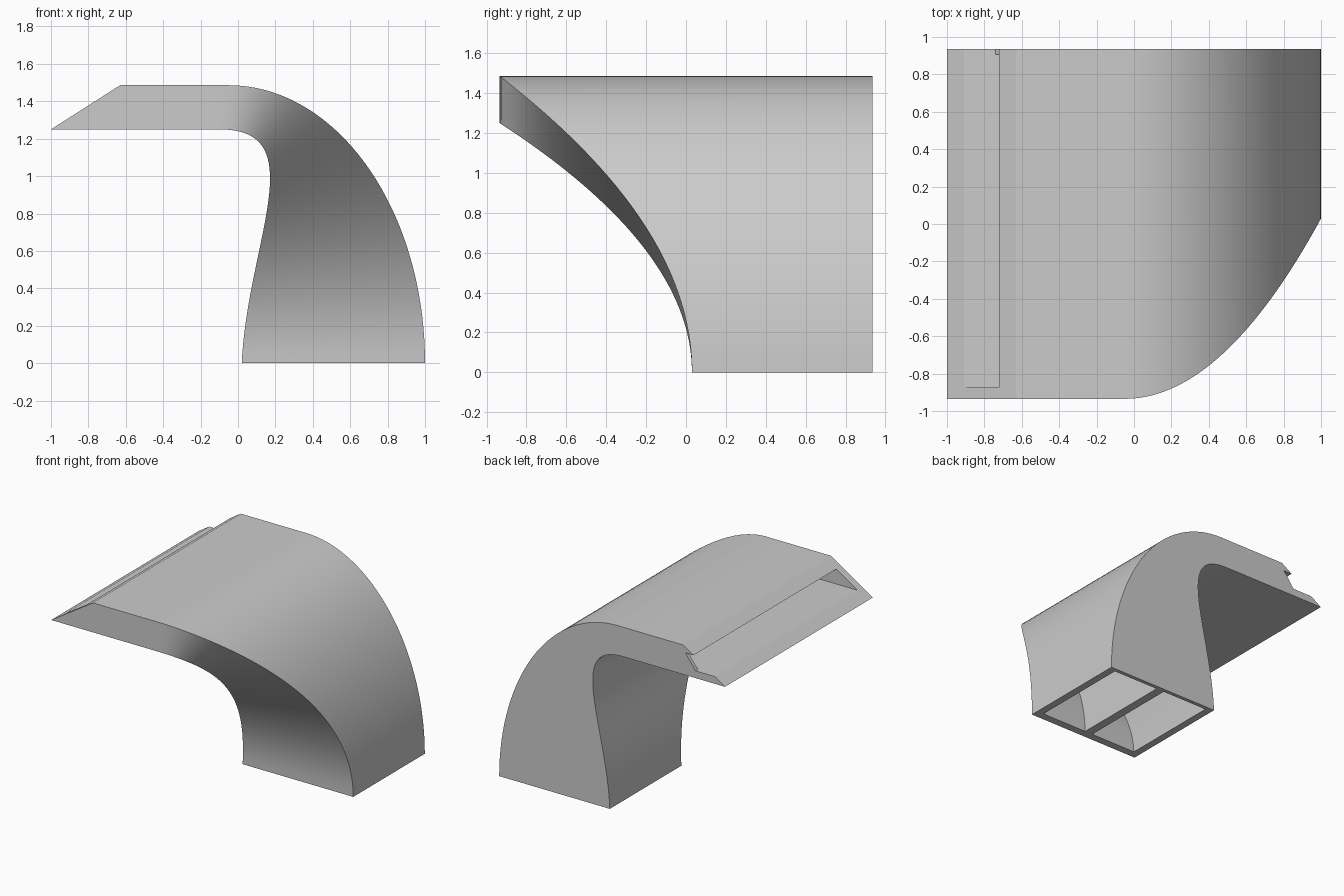
import bpy, bmesh, math
from mathutils import Vector

if "Cube" in bpy.data.objects:
    bpy.data.objects.remove(bpy.data.objects["Cube"])

BACK, FRONT0, SWEEP = 0.935, 0.03, 0.965
WALL, BACK_WALL, SIDE_WALL = 0.058, 0.03, 0.062
N = 36

grey = bpy.data.materials.new("plain_grey")
grey.diffuse_color = (0.6, 0.6, 0.6, 1)
grey.use_nodes = True
grey.node_tree.nodes["Principled BSDF"].inputs["Base Color"].default_value = grey.diffuse_color


def station(t):
    """Outer point, inner point (x, z) and front y along the bend."""
    a, b, c, d = (1 - t) ** 3, 3 * t * (1 - t) ** 2, 3 * t * t * (1 - t), t ** 3
    xi = a * 0.02 + b * 0.05 + c * 0.41 - d * 0.10
    zi = b * 0.65 + (c + d) * 1.25
    s = min(1.0, zi / 1.25)
    xo = -0.05 + 1.05 * math.sqrt(max(0.0, 1 - s * s))
    return Vector((xo, 1.486 * s)), Vector((xi, zi)), FRONT0 - SWEEP * s * s


def ring(o, i, u0, u1, y0, y1):
    """Four corners of a cross-section between fractions u0 and u1."""
    p, q = o.lerp(i, u0), o.lerp(i, u1)
    return [(p.x, y0, p.y), (p.x, y1, p.y), (q.x, y1, q.y), (q.x, y0, q.y)]


def finish(bm, name):
    bmesh.ops.recalc_face_normals(bm, faces=bm.faces[:])
    me = bpy.data.meshes.new(name)
    bm.to_mesh(me)
    bm.free()
    me.materials.append(grey)
    ob = bpy.data.objects.new(name, me)
    bpy.context.collection.objects.link(ob)
    return ob


def skin(bm, rings):
    """Join successive four-point rings with quads."""
    vs = [[bm.verts.new(p) for p in r] for r in rings]
    for a, b in zip(vs, vs[1:]):
        for k in range(4):
            j = (k + 1) % 4
            bm.faces.new((a[k], a[j], b[j], b[k]))
    return vs


bend = [station(n / N) for n in range(N + 1)]
mouth = (Vector((-0.63, 1.486)), Vector((-1.0, 1.25)), FRONT0 - SWEEP)

# hollow curved duct: outside skin, inside skin, rims at both ends
bm = bmesh.new()
outside, inside = [], []
for o, i, y in bend + [mouth]:
    outside.append(ring(o, i, 0, 1, y, BACK))
    f = WALL / ((o - i).length if o.x > -0.5 else o.y - i.y)
    inside.append(ring(o, i, f, 1 - f, y + SIDE_WALL, BACK - BACK_WALL))
vo, vi = skin(bm, outside), skin(bm, inside)
for e in (0, -1):
    for k in range(4):
        j = (k + 1) % 4
        bm.faces.new((vo[e][k], vo[e][j], vi[e][j], vi[e][k]))
duct = finish(bm, "duct_shell")

# notch through the back wall at the mouth
zl, zh = 1.25 + WALL, 1.486 - WALL
bm = bmesh.new()
prof = [(-1.05, zl), (-0.74, zl), (-0.65, zh), (-1.05, zh)]
skin(bm, [[(x, y, z) for x, z in prof] for y in (0.88, 1.0)])
bm.verts.ensure_lookup_table()
bm.faces.new(bm.verts[:4])
bm.faces.new(bm.verts[4:])
cutter = finish(bm, "notch_cutter")
cutter.hide_render = True
cutter.hide_viewport = False
mod = duct.modifiers.new("notch", "BOOLEAN")
mod.operation = "DIFFERENCE"
mod.solver = "EXACT"
mod.object = cutter
bpy.context.view_layer.objects.active = duct
duct.select_set(True)
bpy.ops.object.modifier_apply(modifier=mod.name)
bpy.data.objects.remove(cutter)

# curved divider splitting the duct into two channels
bm = bmesh.new()
rings = []
for o, i, y in bend[:int(N * 0.75)]:
    h = 0.034 / (o - i).length
    rings.append(ring(o, i, 0.5 - h, 0.5 + h, y + 0.03, BACK - 0.015))
vs = skin(bm, rings)
bm.faces.new(vs[0])
bm.faces.new(vs[-1])
divider = finish(bm, "channel_divider")

for ob in (duct, divider):
    bpy.ops.object.select_all(action="DESELECT")
    ob.select_set(True)
    bpy.context.view_layer.objects.active = ob
    bpy.ops.object.shade_smooth_by_angle(angle=math.radians(30))
